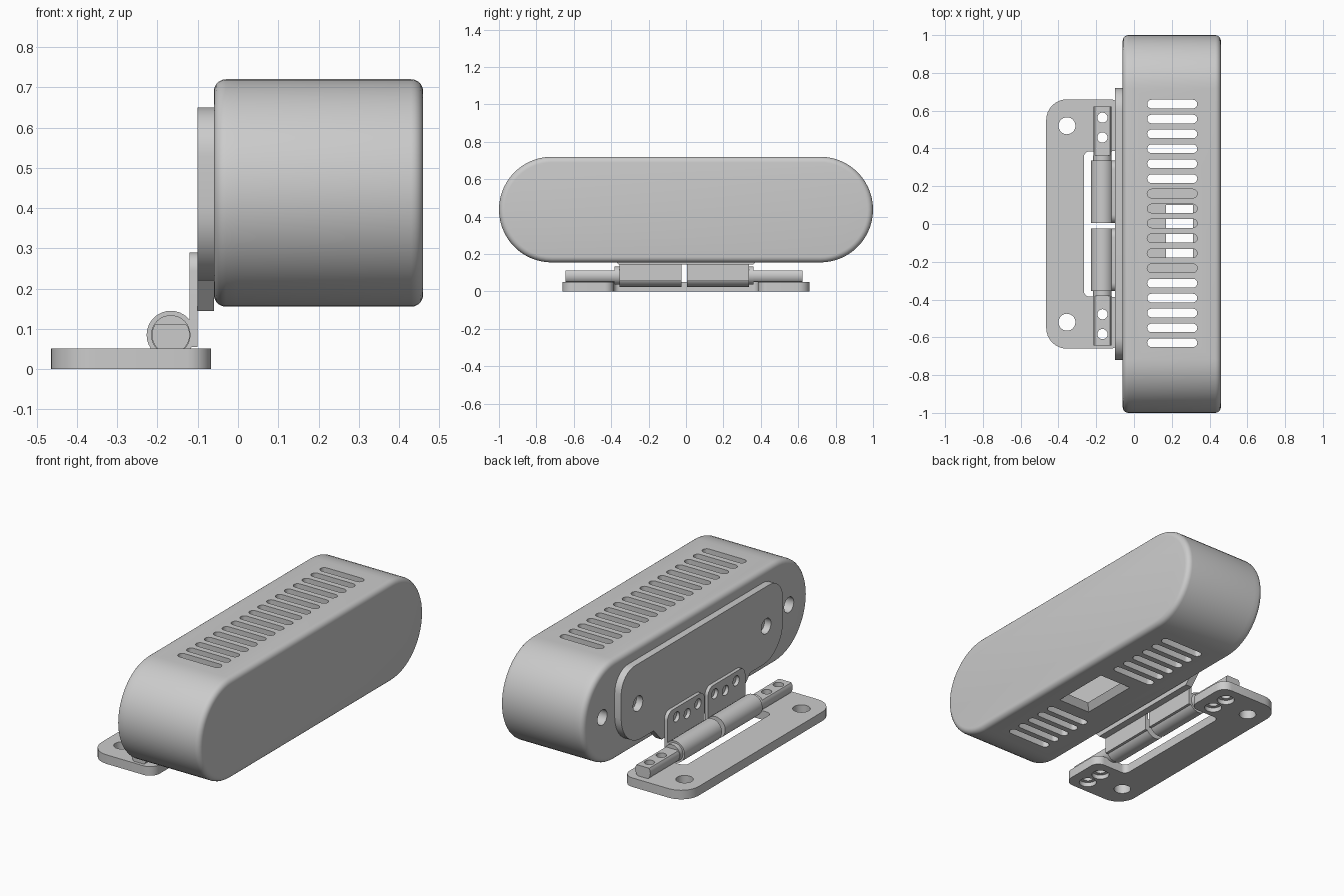
import bpy, bmesh, math
from mathutils import Vector

cube = bpy.data.objects.get("Cube")
if cube:
    bpy.data.objects.remove(cube)

grey = bpy.data.materials.new("plain_grey")
grey.use_nodes = True
grey.diffuse_color = (0.6, 0.6, 0.6, 1)
grey.node_tree.nodes["Principled BSDF"].inputs["Base Color"].default_value = (0.6, 0.6, 0.6, 1)

# Profile coordinates (u, v) plus depth d along the named axis
AXES = {"X": lambda u, v, d: Vector((d, u, v)),
        "Y": lambda u, v, d: Vector((u, d, v)),
        "Z": lambda u, v, d: Vector((u, v, d))}


def fillet(corners, n=8):
    """Polygon from (u, v, radius) corners, each rounded by an arc."""
    pts = []
    for i, (u, v, r) in enumerate(corners):
        p = Vector((u, v))
        to_prev = (Vector(corners[i - 1][:2]) - p).normalized()
        to_next = (Vector(corners[(i + 1) % len(corners)][:2]) - p).normalized()
        arc = [p]
        if r:
            half = to_prev.angle(to_next) / 2
            centre = p + (to_prev + to_next).normalized() * (r / math.sin(half))
            start = p + to_prev * (r / math.tan(half)) - centre
            end = p + to_next * (r / math.tan(half)) - centre
            first = math.atan2(start.y, start.x)
            sweep = math.atan2(start.x * end.y - start.y * end.x, start.dot(end))
            angles = [first + sweep * k / n for k in range(n + 1)]
            arc = [centre + Vector((math.cos(a), math.sin(a))) * r for a in angles]
        pts += [q for k, q in enumerate(arc) if k or not pts or (q - pts[-1]).length > 1e-4]
    if (pts[0] - pts[-1]).length < 1e-4:
        pts.pop()
    return pts


def rounded(u0, u1, v0, v1, r, n=8):
    return fillet([(u0, v0, r), (u1, v0, r), (u1, v1, r), (u0, v1, r)], n)


def circle(u, v, r, n=24):
    return [(u + r * math.cos(math.tau * i / n), v + r * math.sin(math.tau * i / n)) for i in range(n)]


def prism(axis, pts, d0, d1):
    return axis, [(pts, d0), (pts, d1)]


def make(name, *solids):
    """Each solid is an axis and a list of (profile, depth) rings to skin."""
    bm = bmesh.new()
    for axis, sections in solids:
        rings = [[bm.verts.new(AXES[axis](u, v, d)) for u, v in pts] for pts, d in sections]
        bm.faces.new(rings[0][::-1])
        bm.faces.new(rings[-1])
        for a, b in zip(rings, rings[1:]):
            for i in range(len(a)):
                j = (i + 1) % len(a)
                bm.faces.new((a[i], a[j], b[j], b[i]))
    bmesh.ops.recalc_face_normals(bm, faces=bm.faces)
    mesh = bpy.data.meshes.new(name)
    bm.to_mesh(mesh)
    bm.free()
    mesh.materials.append(grey)
    obj = bpy.data.objects.new(name, mesh)
    bpy.context.collection.objects.link(obj)
    return obj


def select(obj):
    bpy.ops.object.select_all(action="DESELECT")
    obj.select_set(True)
    bpy.context.view_layer.objects.active = obj


def cut(obj, *solids):
    cutter = make("cutter", *solids)
    cutter.hide_render = True
    mod = obj.modifiers.new("cut", "BOOLEAN")
    mod.operation, mod.solver, mod.object = "DIFFERENCE", "EXACT", cutter
    select(obj)
    bpy.ops.object.modifier_apply(modifier=mod.name)
    bpy.data.objects.remove(cutter)


def smooth(obj):
    select(obj)
    bpy.ops.object.shade_smooth_by_angle(angle=math.radians(32))


# Pill-shaped housing: an open cup with a rounded rim, closed by a back lid
wall, edge, bottom, top = 0.035, 0.03, 0.155, 0.72
mid_z = (top + bottom) / 2
seam, back, front = -0.005, -0.06, 0.46


def pill(inset):
    return rounded(-1 + inset, 1 - inset, bottom + inset, top - inset, (top - bottom) / 2 - inset, 14)


def rounded_end(d, direction, steps=5):
    """Rings running from the full outline out to the end face at depth d."""
    angles = [math.pi / 2 * k / steps for k in range(steps + 1)]
    return [(pill(edge * (1 - math.cos(a))), d - direction * edge * (1 - math.sin(a))) for a in angles]


cavity = [(pill(wall), front - wall), (pill(wall), seam)]
housing = make("housing", ("X", cavity + [(pill(0), seam)] + rounded_end(front, 1)))

# Tapered socket opening underneath; a full row of vent slots on top,
# while the row below leaves room for the socket
openings = [("Z", [(rounded(0.135, 0.345, -0.215, 0.135, 0), bottom - 0.005),
                   (rounded(0.17, 0.31, -0.18, 0.1, 0), bottom + wall + 0.002)])]
for i in range(17):
    y = 0.635 - 0.079 * i
    slot = rounded(0.07, 0.335, y - 0.023, y + 0.023, 0.023, 5)
    openings.append(prism("Z", slot, top - 0.06, top + 0.05))
    if i < 6 or i > 11:
        openings.append(prism("Z", slot, bottom - 0.05, bottom + 0.06))
cut(housing, *openings)
smooth(housing)

# Back lid with two mounting holes
lid = make("back_lid", ("X", [(pill(0), seam)] + rounded_end(back, -1)))
cut(lid, *[prism("X", circle(s * 0.83, mid_z, 0.043), -0.1, 0.1) for s in (-1, 1)])
smooth(lid)

# Back plate with a trapezoid tab at its lower edge
half_plate = [(0.36, 0.145, 0), (0.43, 0.22, 0), (0.72, 0.22, 0.18), (0.72, 0.65, 0.12)]
back_plate = make("back_plate", prism("X", fillet(
    half_plate + [(-u, v, r) for u, v, r in reversed(half_plate)]), -0.1, back))
cut(back_plate, *[prism("X", circle(s * 0.57, mid_z - 0.01, 0.043), -0.15, 0) for s in (-1, 1)])
smooth(back_plate)

# Hinge: two leaves with screw holes, each with its own barrel, pin and drilled flat pin end
axis_x, axis_z, shift = -0.167, 0.085, -0.01
screw_y = (0.468, 0.573)
flat = [(u, min(max(v, 0.05), 0.112)) for u, v in circle(axis_x, axis_z, 0.047, 32)]
flat = [p for i, p in enumerate(flat) if not p[1] == flat[i - 1][1] == flat[(i + 1) % len(flat)][1]]
for side, s in (("left", 1), ("right", -1)):
    y0, y1 = sorted((shift + s * 0.015, shift + s * 0.346))
    leaf = make("hinge_leaf_" + side, prism("X", fillet(
        [(y0, 0.055, 0), (y1, 0.055, 0), (y1, 0.29, 0.045), (y0, 0.29, 0.045)]), -0.12, -0.1))
    holes = [(0.075, 0.238), (0.17, 0.22), (0.265, 0.238)]
    cut(leaf, *[prism("X", circle(shift + s * y, z, 0.028, 16), -0.13, -0.05) for y, z in holes])
    smooth(leaf)
    smooth(make("hinge_barrel_" + side, prism("Y", circle(axis_x, axis_z, 0.06, 32), y0, y1)))
    y0, y1 = sorted((shift + s * 0.02, shift + s * 0.372))
    smooth(make("hinge_pin_" + side, prism("Y", circle(axis_x, axis_z, 0.049, 32), y0, y1)))
    y0, y1 = sorted((shift + s * 0.37, shift + s * 0.633))
    end = make("pin_end_" + side, prism("Y", flat, y0, y1))
    cut(end, *[prism("Z", circle(axis_x, shift + s * y, 0.027, 20), 0, 0.2) for y in screw_y])
    smooth(end)

# Foot bracket: C-shaped plate with mounting holes and countersunk screw holes
half_foot = [(-0.465, 0.66, 0.11), (-0.067, 0.66, 0.06), (-0.067, 0.385, 0.05), (-0.265, 0.385, 0.03)]
foot = make("foot_bracket", prism("Z", fillet(
    half_foot + [(u, -v, r) for u, v, r in reversed(half_foot)]), 0, 0.051))
cut(foot, *[prism("Z", circle(-0.355, s * 0.52, 0.045), -0.1, 0.1) for s in (-1, 1)])
screws = [(axis_x, shift + s * y) for s in (-1, 1) for y in screw_y]
cut(foot, *[prism("Z", circle(x, y, 0.027, 20), -0.1, 0.1) for x, y in screws])
cut(foot, *[prism("Z", circle(x, y, 0.046, 20), -0.1, 0.025) for x, y in screws])
smooth(foot)
